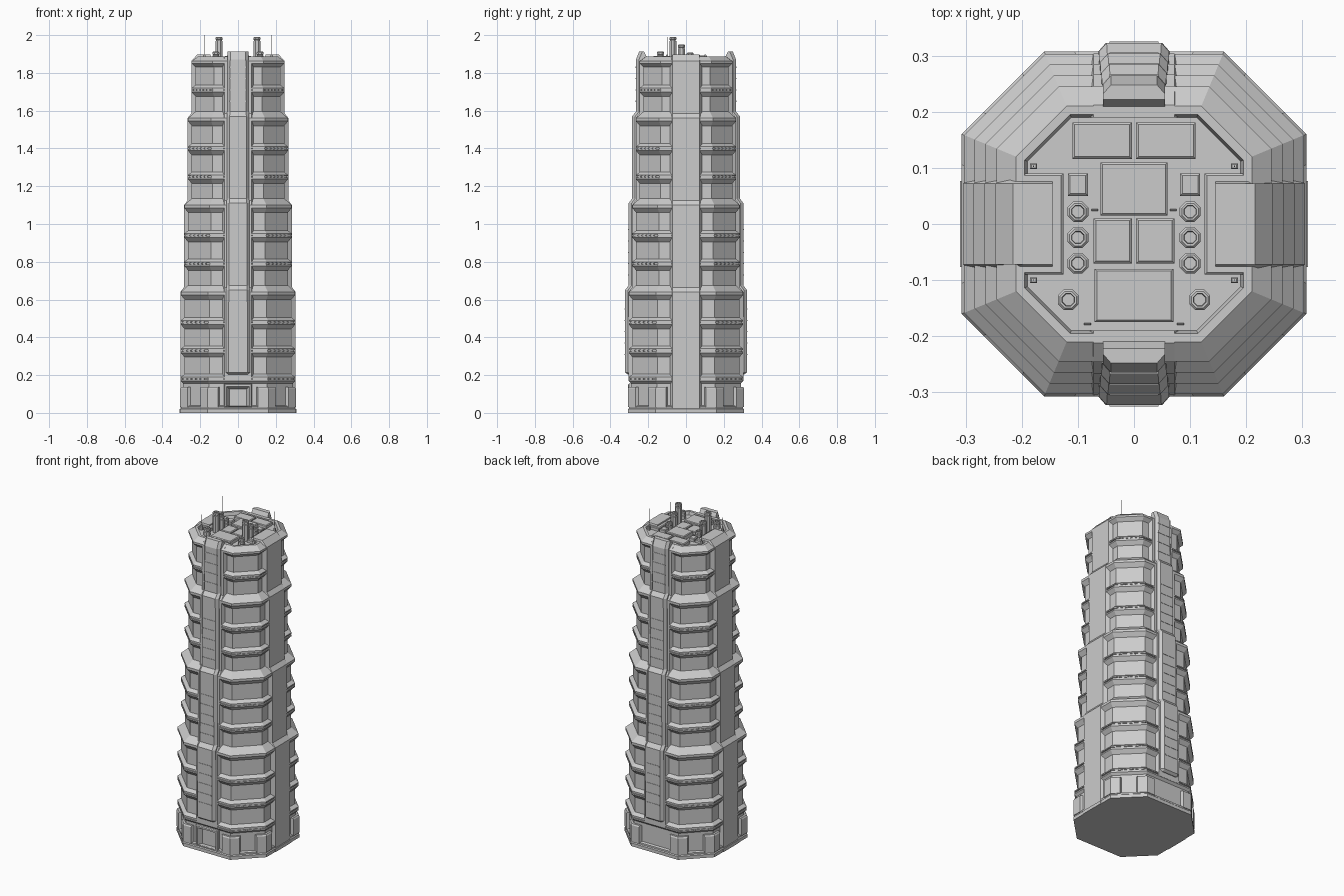
import bpy, bmesh, math
from mathutils import Vector

if "Cube" in bpy.data.objects:
    bpy.data.objects.remove(bpy.data.objects["Cube"])


def build(name, parts):
    """One mesh object from several lofts; each loft is a list of equal-length rings."""
    bm = bmesh.new()
    for rings in parts:
        vs = [[bm.verts.new(p) for p in r] for r in rings]
        n = len(vs[0])
        for a, b in zip(vs, vs[1:]):
            for i in range(n):
                j = (i + 1) % n
                bm.faces.new((a[i], a[j], b[j], b[i]))
        bm.faces.new(vs[0][::-1])
        bm.faces.new(vs[-1])
    bmesh.ops.recalc_face_normals(bm, faces=bm.faces)
    me = bpy.data.meshes.new(name)
    bm.to_mesh(me)
    bm.free()
    ob = bpy.data.objects.new(name, me)
    bpy.context.collection.objects.link(ob)
    return ob


def octa(a, z):
    """Chamfered-square outline with apothem a."""
    h = 0.12 + 0.414 * (a - 0.21)
    return [Vector((x, y, z)) for x, y in ((h, -a), (a, -h), (a, h), (h, a),
                                           (-h, a), (-a, h), (-a, -h), (-h, -a))]


def on_side(u, v, z, k):
    """u sideways, v outwards on face k (0 front, 1 right, 2 back, 3 left)."""
    x, y = u, -v
    for _ in range(k):
        x, y = -y, x
    return (x, y, z)


def rect(x0, x1, y0, y1, z, d=0.0):
    return [(x0 + d, y0 + d, z), (x1 - d, y0 + d, z), (x1 - d, y1 - d, z), (x0 + d, y1 - d, z)]


def block(x0, x1, y0, y1, z0, z1, c=0.004):
    """Box with a chamfered top."""
    return [rect(x0, x1, y0, y1, z0), rect(x0, x1, y0, y1, z1 - c), rect(x0, x1, y0, y1, z1, c)]


def ngon(x, y, r, z, n=8):
    return [(x + r * math.cos(math.tau * (i + .5) / n), y + r * math.sin(math.tau * (i + .5) / n), z)
            for i in range(n)]


TIERS = [0.303, 0.284, 0.265, 0.245]
STEPS = [0.64, 1.10, 1.56]
BANDS = [[0.18, 0.33, 0.48], [0.79, 0.94], [1.25, 1.40], [1.71]]
REC, DECK = 0.02, 1.868

# Tower body: plinth, base wall, scalloped floors, stepped tiers, parapet
prof = [(0, .307), (.02, .307), (.025, .302), (.035, .302), (.04, .29), (.155, .29)]
for t, a in enumerate(TIERS):
    for z in BANDS[t]:
        if z > 0.2:
            prof.append((z - .035, a - REC))
        prof += [(z - .012, a), (z - .004, a), (z - .004, a - .006), (z + .003, a - .006),
                 (z + .003, a), (z + .01, a), (z + .025, a - REC)]
    if t < 3:
        z = STEPS[t]
        prof += [(z - .04, a - REC), (z - .015, a), (z, a), (z + .035, TIERS[t + 1] - REC)]
prof += [(1.83, .225), (1.85, .245), (1.862, .245), (1.888, .21), (1.888, .195), (DECK, .19)]
body = build("tower_body", [[octa(a, z) for z, a in prof]])

# Doorway opening cut into the front
cutter = build("doorway_cutter", [[rect(-.055, .055, -.35, -.262, .036), rect(-.055, .055, -.35, -.262, .135)]])
cutter.hide_render = True
mod = body.modifiers.new("doorway", 'BOOLEAN')
mod.object = cutter
mod.solver = 'EXACT'
bpy.context.view_layer.objects.active = body
bpy.ops.object.modifier_apply(modifier=mod.name)
bpy.data.objects.remove(cutter)


def xz(hw, z0, z1, y):
    return [(-hw, y, z0), (hw, y, z0), (hw, y, z1), (-hw, y, z1)]


# Door frame with splayed reveal and door panel at the back
build("door_frame", [[xz(.075, .03, .155, -.28), xz(.075, .03, .155, -.302), xz(.07, .033, .15, -.307),
                      xz(.06, .034, .14, -.307), xz(.042, .036, .122, -.272)]])


def tier_path(zlo, off, dz=0.0):
    pts = [(zlo, TIERS[0] + off)]
    for t, z in enumerate(STEPS):
        pts += [(z + dz, TIERS[t] + off), (z + dz + .025, TIERS[t + 1] + off)]
    return pts


# Side strips running the full height and folding onto the roof
def strip_ring(z, v, k, vin, flank):
    return [on_side(u, w, z, k) for u, w in ((-.072 - flank, vin), (-.072 - flank, v - REC), (-.072, v),
                                             (.072, v), (.072 + flank, v - REC), (.072 + flank, vin))]


for k, nm in ((1, "right"), (3, "left")):
    rings = [strip_ring(z, v, k, .145, .013) for z, v in tier_path(0, .002)]
    rings += [strip_ring(1.862, .247, k, .145, .013), strip_ring(1.897, .216, k, .145, .0)]
    foot = [[on_side(u, v, z, k) for u, v in ((-.077, .28), (-.077, .31), (.077, .31), (.077, .28))]
            for z in (0, .02)]
    build(nm + "_strip", [rings, foot])

# Front and back spines on wide flanking pilasters
def spine_ring(z, v, k, vin, hw):
    return [on_side(u, w, z, k) for u, w in ((-hw, vin), (-hw, v - .016), (-hw + .014, v),
                                             (hw - .014, v), (hw, v - .016), (hw, vin))]


for k, nm in ((0, "front"), (2, "back")):
    pil = [strip_ring(z, v, k, .19, .01) for z, v in tier_path(.17, .001)]
    pil += [strip_ring(1.862, .246, k, .19, .01), strip_ring(1.888, .212, k, .19, .0)]
    build(nm + "_pilaster", [pil])
    spine = [spine_ring(.203, .308, k, .2, .06)]
    for i, (z, v) in enumerate(tier_path(.215, .02, .01)):
        spine.append(spine_ring(z, v, k, .2, .064 - .0012 * i))
    spine += [spine_ring(1.87, .265, k, .2, .055), spine_ring(1.912, .248, k, .222, .055)]
    # narrow horizontal joints across the spine face
    joints = []
    for t, a in enumerate(TIERS):
        z0 = ([.22] + STEPS)[t]
        for f in (.09, .15, .21, .27, .33):
            if z0 + f < 1.85:
                joints.append([[on_side(u, v, z0 + f + d, k) for u, v in
                                ((-.044, a), (-.044, a + .022), (.044, a + .022), (.044, a))]
                               for d in (-.003, .003)])
    build(nm + "_spine", [spine] + joints)

# Corner guards wrapping the eight base corners
guards = []
for i in range(8):
    def guard(z, a):
        out, inn = octa(a, z), octa(.27, z)
        d = [(out[(i + s) % 8] - out[i]).normalized() * .055 for s in (-1, 1)]
        return [out[i] + d[0], out[i], out[i] + d[1], inn[i] + d[1], inn[i], inn[i] + d[0]]
    guards.append([guard(.03, .307), guard(.13, .307), guard(.138, .302)])
build("base_corner_guards", guards)

# Small vent teeth inside the grooves of the diagonal faces
vents = []
for t, a in enumerate(TIERS):
    for z in BANDS[t]:
        for c in (0, 2, 4, 6):
            o = octa(a - .001, z)
            p, q = o[c], o[c + 1]
            n = Vector((p.x + q.x, p.y + q.y, 0)).normalized() * .012
            for s in range(5):
                l, r = p.lerp(q, .12 + .16 * s), p.lerp(q, .2 + .16 * s)
                vents.append([[w + Vector((0, 0, dz)) for w in (l, r, r - n, l - n)] for dz in (-.005, .004)])
build("band_vents", vents)

# Roof equipment: central boxes, mirrored boxes and shoulder slabs
units = [block(-.06, .06, .015, .11, 1.86, 1.893), block(-.07, .07, -.175, -.08, 1.86, 1.89)]
slots, stacks, masts = [], [], []
for s in (-1, 1):
    for x0, x1, y0, y1, h in ((.004, .11, .116, .181, 1.888), (.004, .072, -.07, .01, 1.886),
                              (.082, .118, .05, .09, 1.888), (.126, .2, -.09, .09, 1.888)):
        xs = sorted((s * x0, s * x1))
        units.append(block(xs[0], xs[1], y0, y1, 1.86, h))
    for x, y in ((.07, .025), (.083, -.178)):
        slots.append(block(s * x - .006, s * x + .006, y - .002, y + .002, 1.86, 1.876, .001))
    # Octagonal chimney stacks of stepped height
    for x, y, top in ((.1, .022, 1.907), (.1, -.024, 1.95), (.1, -.07, 1.99), (.117, -.135, 1.912)):
        stacks.append([ngon(s * x, y, r, z) for r, z in
                       ((.02, 1.86), (.02, top - .022), (.017, top - .02), (.017, top - .016), (.02, top - .014),
                        (.02, top - .004), (.016, top), (.012, top), (.011, top - .012))])
    # Thin masts on small feet
    for y in (-.1, .103):
        x = s * .179
        masts.append(block(x - .006, x + .006, y - .005, y + .005, 1.86, 1.897, .002))
        masts.append([ngon(x, y, .0015, 1.88, 4), ngon(x, y, .001, 2.0, 4)])
build("roof_units", units)
build("roof_slots", slots)
build("roof_stacks", stacks)
build("roof_masts", masts)
